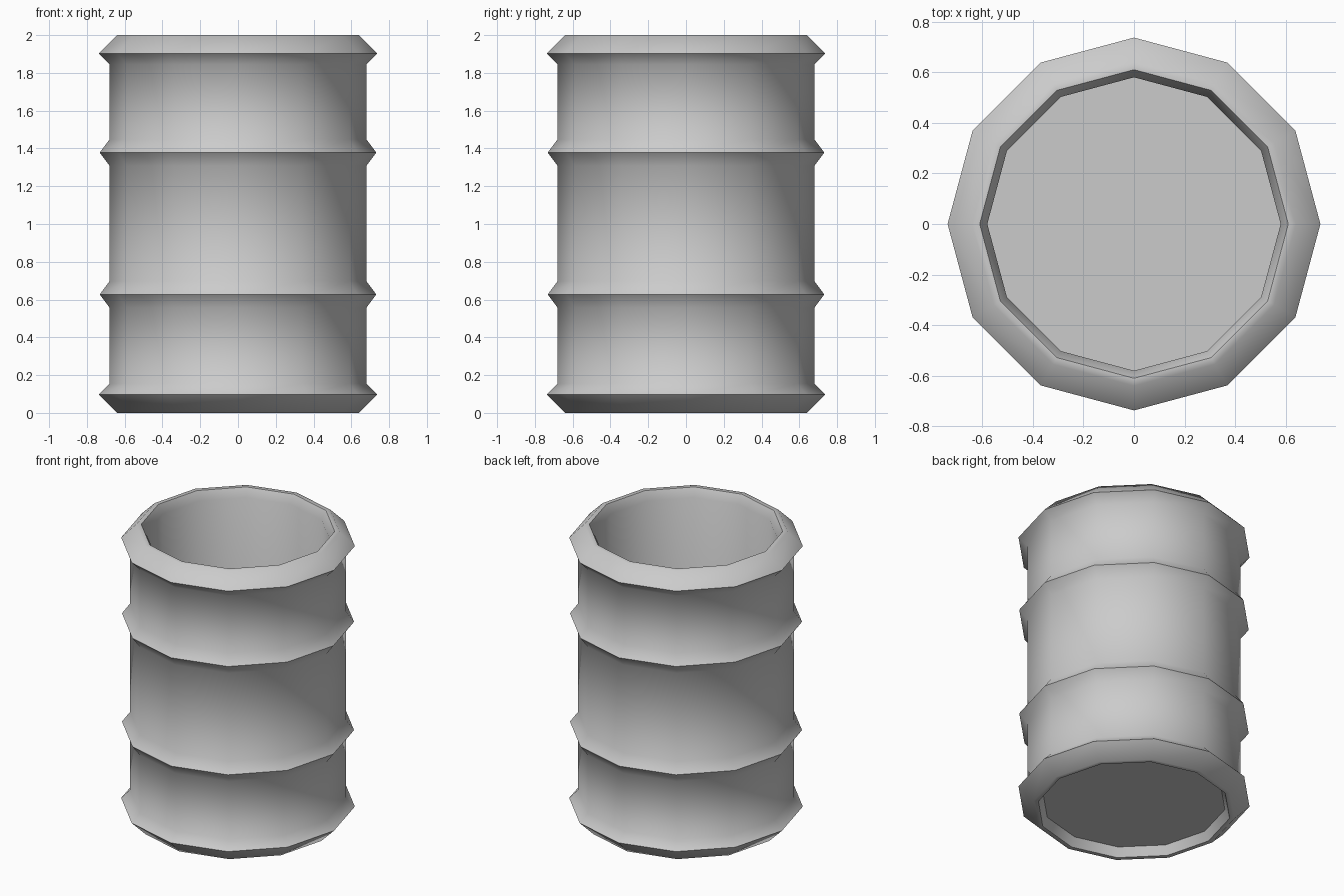
import bpy, bmesh, math

if "Cube" in bpy.data.objects:
    bpy.data.objects.remove(bpy.data.objects["Cube"])

SIDES = 12


def lathe(name, profile):
    """Spin an (r, z) profile that starts and ends on a flat cap."""
    bm = bmesh.new()
    rings = []
    for r, z in profile:
        rings.append([bm.verts.new((r * math.cos(2 * math.pi * i / SIDES),
                                    r * math.sin(2 * math.pi * i / SIDES), z))
                      for i in range(SIDES)])
    for a, b in zip(rings, rings[1:]):
        for i in range(SIDES):
            j = (i + 1) % SIDES
            bm.faces.new((a[i], a[j], b[j], b[i]))
    bm.faces.new(rings[0][::-1])
    bm.faces.new(rings[-1])
    bmesh.ops.recalc_face_normals(bm, faces=bm.faces)
    mesh = bpy.data.meshes.new(name)
    bm.to_mesh(mesh)
    bm.free()
    obj = bpy.data.objects.new(name, mesh)
    bpy.context.collection.objects.link(obj)
    bpy.context.view_layer.objects.active = obj
    obj.select_set(True)
    bpy.ops.object.shade_smooth_by_angle(angle=math.radians(50))
    return obj


WALL, RIB = 0.68, 0.732

# Bottom rim, from the recessed base outward
bottom = [(0.58, 0.06), (0.61, 0.0), (0.64, 0.0), (0.737, 0.097), (WALL, 0.155)]

# Two reinforcing ribs on the wall
ribs = []
for z in (0.627, 1.378):
    ribs += [(WALL, z - 0.07), (RIB, z), (WALL, z + 0.07)]

# Top rim mirrors the bottom one, then the inner wall drops to the floor
top = [(r, 2.0 - z) for r, z in reversed(bottom)]
inside = [(0.58, 0.10)]

lathe("barrel", bottom + ribs + top + inside)
